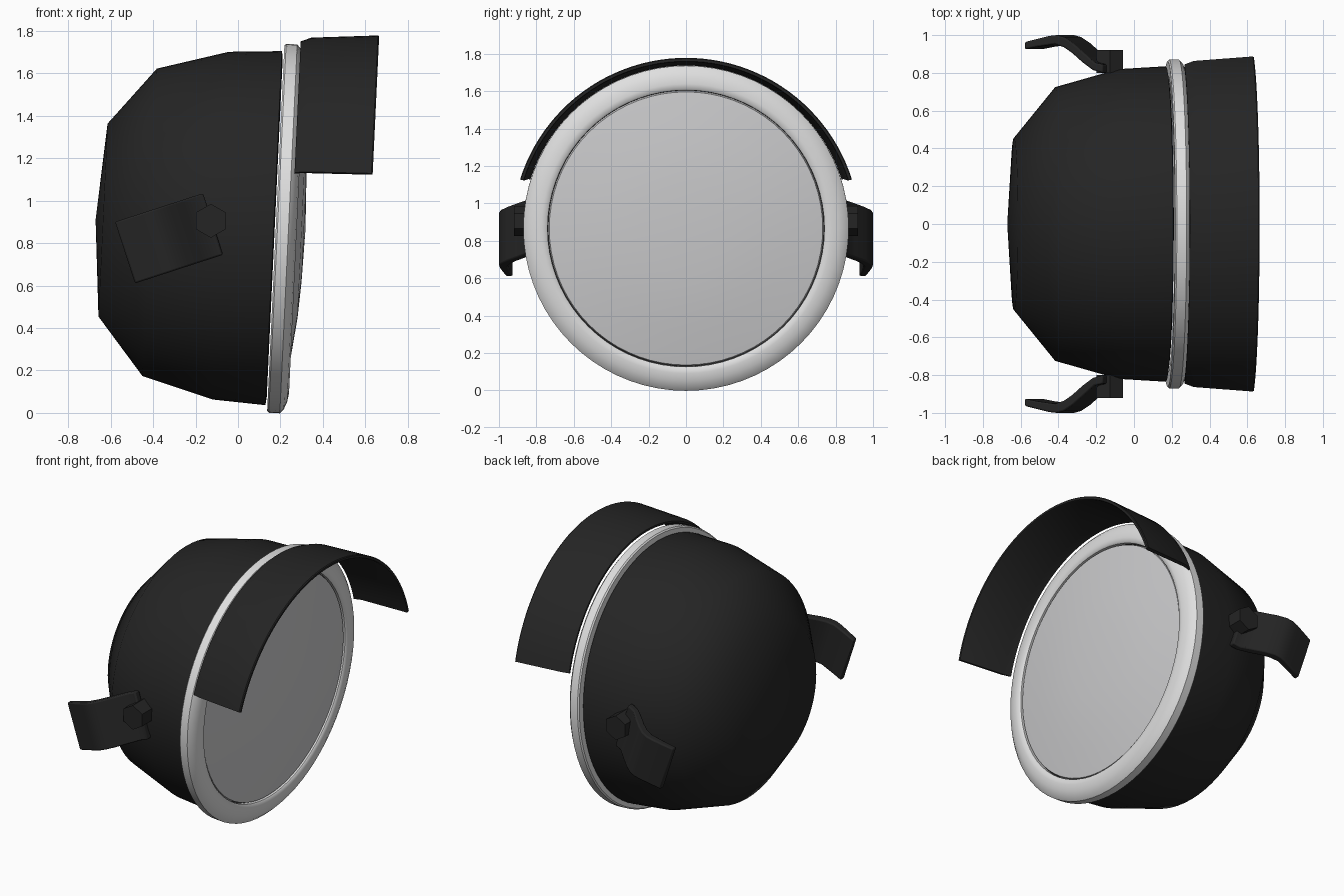
import bpy, bmesh, math
from mathutils import Matrix, Vector

if "Cube" in bpy.data.objects:
    bpy.data.objects.remove(bpy.data.objects["Cube"])


def material(name, r, g, b):
    m = bpy.data.materials.new(name)
    m.diffuse_color = (r, g, b, 1)
    m.use_nodes = True
    m.node_tree.nodes["Principled BSDF"].inputs["Base Color"].default_value = m.diffuse_color
    return m


BLACK = material("black_paint", 0.018, 0.018, 0.018)
SILVER = material("silver_trim", 0.74, 0.74, 0.74)
GLASS = material("grey_glass", 0.60, 0.60, 0.61)

# lamp axis runs along x, nodding slightly downwards
TILT = Matrix.Translation((0.178, 0, 0.87)) @ Matrix.Rotation(math.radians(2.7), 4, 'Y')


def finish(name, bm, mat, angle):
    bmesh.ops.remove_doubles(bm, verts=bm.verts, dist=1e-5)
    bmesh.ops.recalc_face_normals(bm, faces=bm.faces)
    me = bpy.data.meshes.new(name)
    bm.to_mesh(me)
    bm.free()
    me.materials.append(mat)
    ob = bpy.data.objects.new(name, me)
    bpy.context.collection.objects.link(ob)
    bpy.ops.object.select_all(action='DESELECT')
    ob.select_set(True)
    bpy.context.view_layer.objects.active = ob
    bpy.ops.object.shade_smooth_by_angle(angle=math.radians(angle))
    return ob


def lathe(name, profile, mat, angle=35, a0=0.0, a1=360.0, steps=72, closed=False):
    """Sweep (axial, radius) points around the lamp axis; angles measured from +y to +z."""
    bm = bmesh.new()
    rings = []
    for i in range(steps + 1):
        t = math.radians(a0 + (a1 - a0) * i / steps)
        rings.append([bm.verts.new(TILT @ Vector((a, r * math.cos(t), r * math.sin(t))))
                      for a, r in profile])
    n = len(profile)
    for p, q in zip(rings, rings[1:]):
        for j in range(n if closed else n - 1):
            k = (j + 1) % n
            bm.faces.new((p[j], p[k], q[k], q[j]))
    if closed and a1 - a0 < 360:
        bm.faces.new(rings[0])
        bm.faces.new(rings[-1])
    bmesh.ops.remove_doubles(bm, verts=bm.verts, dist=1e-5)
    bmesh.ops.dissolve_degenerate(bm, dist=1e-5, edges=bm.edges)
    return finish(name, bm, mat, angle)


# rounded bucket at the back
lathe("lamp_housing", [(-0.85, 0), (-0.815, 0.455), (-0.595, 0.725), (-0.26, 0.82),
                       (-0.01, 0.835), (-0.005, 0.80)], BLACK, 65)

# silver trim ring
lathe("trim_ring", [(0.0, 0.79), (0.0, 0.862), (0.008, 0.87), (0.06, 0.87), (0.078, 0.85),
                    (0.092, 0.815), (0.099, 0.775), (0.096, 0.748), (0.088, 0.74),
                    (0.06, 0.74)], SILVER, 40)

# shallow domed lens
lathe("lens", [(0.06, 0.738), (0.082, 0.731), (0.090, 0.68), (0.106, 0.55), (0.122, 0.42),
               (0.133, 0.25), (0.14, 0)], GLASS, 35)

# peak over the upper part of the lens
lathe("visor", [(0.076, 0.872), (0.076, 0.885), (0.125, 0.905), (0.438, 0.93), (0.444, 0.926),
                (0.444, 0.912), (0.438, 0.908), (0.125, 0.885)], BLACK, 35, 17.5, 162.5, 48, True)

# curved side brackets, drawn as (along strip, y) outlines
OUTER = [(-0.218, 0.963), (-0.15, 0.980), (-0.08, 0.996), (-0.04, 1.0), (0.0, 0.990),
         (0.05, 0.958), (0.113, 0.905), (0.17, 0.855), (0.218, 0.845)]
INNER = [(0.218, 0.80), (0.16, 0.815), (0.10, 0.858), (0.045, 0.905), (0.0, 0.935),
         (-0.05, 0.952), (-0.15, 0.938), (-0.218, 0.925)]
SLANT = Matrix.Translation((-0.325, 0, 0.8225)) @ Matrix.Rotation(math.radians(-18), 4, 'Y')

for side, s in (("left", 1), ("right", -1)):
    bm = bmesh.new()
    lo, hi = [[bm.verts.new(SLANT @ Vector((u, s * y, w))) for u, y in OUTER + INNER]
              for w in (-0.1525, 0.1525)]
    n = len(lo)
    bm.faces.new(lo)
    bm.faces.new(hi)
    for j in range(n):
        bm.faces.new((lo[j], lo[(j + 1) % n], hi[(j + 1) % n], hi[j]))
    ob = finish(side + "_bracket", bm, BLACK, 40)
    bev = ob.modifiers.new("soft_edges", 'BEVEL')
    bev.width = 0.008
    bev.segments = 2

    # hexagonal bolt through the bracket
    bm = bmesh.new()
    place = (Matrix.Translation((-0.128, s * 0.86, 0.905)) @ Matrix.Rotation(math.pi / 2, 4, 'X')
             @ Matrix.Rotation(math.pi / 2, 4, 'Z'))
    bmesh.ops.create_cone(bm, cap_ends=True, segments=6, radius1=0.08, radius2=0.08,
                          depth=0.12, matrix=place)
    top = max(abs(v.co.x + 0.128) for v in bm.verts)
    if top > 0.075:  # keep a corner pointing up
        bmesh.ops.rotate(bm, verts=bm.verts, cent=(-0.128, 0, 0.905),
                         matrix=Matrix.Rotation(math.pi / 6, 3, 'Y'))
    finish(side + "_bolt", bm, BLACK, 20)
